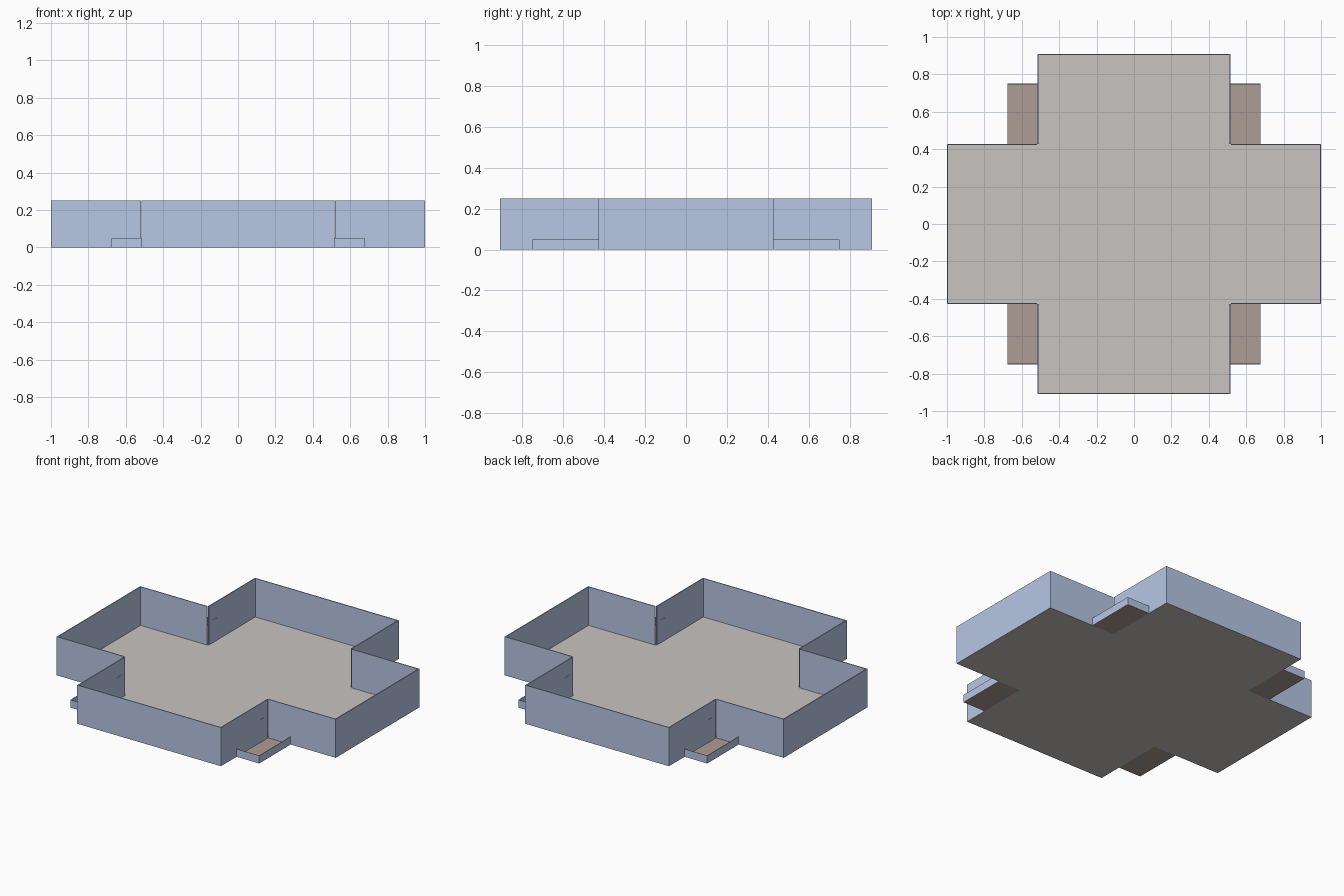
import bpy, bmesh, math
from mathutils import Vector, Matrix

if "Cube" in bpy.data.objects:
    bpy.data.objects.remove(bpy.data.objects["Cube"])

T = 0.006          # wall thickness
H = 0.25           # wall height
SEAM = 0.147       # seam between lower and upper panels
MOD = 0.16         # panel module
AX, AY = 0.515, 0.428   # inner corners of the cross
EX, EY = 1.0, 0.91      # outer ends of the arms


def mat(name, rgb):
    m = bpy.data.materials.new(name)
    m.diffuse_color = (*rgb, 1)
    m.use_nodes = True
    m.node_tree.nodes["Principled BSDF"].inputs["Base Color"].default_value = m.diffuse_color
    return m


blue = mat("wall_blue", (0.48, 0.57, 0.78))
taupe = mat("floor_taupe", (0.58, 0.55, 0.53))
brown = mat("porch_brown", (0.42, 0.34, 0.30))


def finish(bm, name, m):
    me = bpy.data.meshes.new(name)
    bm.to_mesh(me)
    bm.free()
    me.materials.append(m)
    ob = bpy.data.objects.new(name, me)
    bpy.context.collection.objects.link(ob)
    return ob


def panel(bm, a, b, z0, z1, t=T, shift=0.0):
    """Thin upright box from a to b, its body on the left of the line."""
    d = (b - a).normalized()
    n = Vector((-d.y, d.x))
    c = (a + b) / 2 + n * (t / 2 + shift)
    mx = (Matrix.Translation((c.x, c.y, (z0 + z1) / 2))
          @ Matrix.Rotation(math.atan2(d.y, d.x), 4, 'Z')
          @ Matrix.Diagonal(((b - a).length, t, z1 - z0, 1)))
    bmesh.ops.create_cube(bm, size=1, matrix=mx)


def sheet(name, pts, m, z=0.0):
    bm = bmesh.new()
    f = bm.faces.new([bm.verts.new((x, y, z)) for x, y in pts])
    f.normal_update()
    if f.normal.z < 0:
        f.normal_flip()
    finish(bm, name, m)


# Cross-shaped floor
cross = [(AX, -EY), (AX, -AY), (EX, -AY), (EX, AY), (AX, AY), (AX, EY),
         (-AX, EY), (-AX, AY), (-EX, AY), (-EX, -AY), (-AX, -AY), (-AX, -EY)]
sheet("floor", cross, taupe)

# Panelled walls around the floor, with narrow corner strips
for i, p in enumerate(cross):
    a, b = Vector(p), Vector(cross[(i + 1) % len(cross)])
    length = (b - a).length
    d = (b - a) / length
    n = int(length / MOD)
    rest = (length - n * MOD) / 2
    cuts = [0] + [rest + k * MOD for k in range(n + 1)] + [length]
    bm = bmesh.new()
    for s, e in zip(cuts, cuts[1:]):
        if e - s > 0.004:
            for z0, z1 in ((0, SEAM), (SEAM, H)):
                panel(bm, a + d * s, a + d * e, z0, z1)
    finish(bm, f"wall_{i + 1}", blue)

# Corner porches with low parapets, and a door beside each
for sx in (-1, 1):
    for sy in (-1, 1):
        tag = ("left" if sx < 0 else "right") + ("_front" if sy < 0 else "_back")
        x0, x1, y0, y1 = sx * AX, sx * 0.677, sy * AY, sy * 0.75
        sheet("porch_floor_" + tag, [(x0, y0), (x1, y0), (x1, y1), (x0, y1)], brown)
        bm = bmesh.new()
        path = [Vector((x1, y0)), Vector((x1, y1)), Vector((x0, y1))]
        if sx * sy < 0:
            path.reverse()
        for a, b in zip(path, path[1:]):
            panel(bm, a, b, 0, 0.05, 0.003)
        finish(bm, "porch_parapet_" + tag, blue)
        bm = bmesh.new()
        door = [Vector((x0, sy * 0.465)), Vector((x0, sy * 0.512))]
        if sx * sy < 0:
            door.reverse()
        panel(bm, *door, 0, SEAM, T + 0.004, -0.002)
        finish(bm, "door_" + tag, blue)
